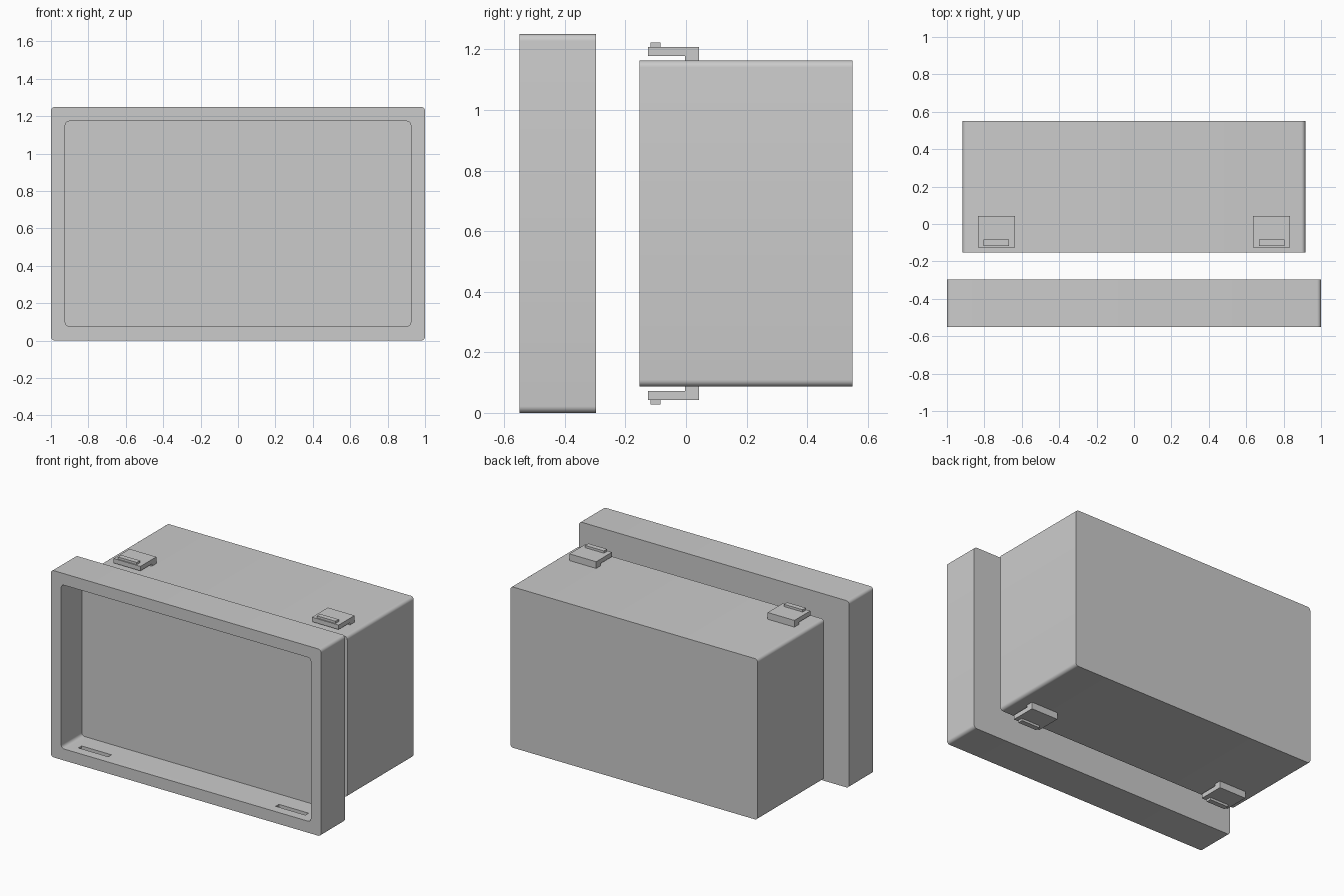
import bpy, bmesh, math

if "Cube" in bpy.data.objects:
    bpy.data.objects.remove(bpy.data.objects["Cube"])

ZC = 0.625  # mid height shared by all parts


def outline(hw, hh, r, seg=6):
    """Rounded rectangle points in the x-z plane."""
    pts = []
    for i, (sx, sz) in enumerate([(1, 1), (-1, 1), (-1, -1), (1, -1)]):
        for k in range(seg + 1):
            a = math.pi / 2 * (i + k / seg)
            pts.append((sx * (hw - r) + r * math.cos(a),
                        ZC + sz * (hh - r) + r * math.sin(a)))
    return pts


def finish(name, bm):
    bmesh.ops.recalc_face_normals(bm, faces=bm.faces)
    me = bpy.data.meshes.new(name)
    bm.to_mesh(me)
    bm.free()
    ob = bpy.data.objects.new(name, me)
    bpy.context.collection.objects.link(ob)
    return ob


def smooth(ob):
    bpy.ops.object.select_all(action='DESELECT')
    ob.select_set(True)
    bpy.context.view_layer.objects.active = ob
    bpy.ops.object.shade_smooth_by_angle(angle=math.radians(30))


def tray(name, outer, inner, y_front, y_back, y_floor):
    """Open-fronted box: outer skin, front rim, inner skin, floor."""
    bm = bmesh.new()
    rings = []
    for size, y in [(outer, y_back), (outer, y_front), (inner, y_front), (inner, y_floor)]:
        rings.append([bm.verts.new((x, y, z)) for x, z in outline(*size)])
    for a, b in zip(rings, rings[1:]):
        n = len(a)
        for i in range(n):
            j = (i + 1) % n
            bm.faces.new((a[i], a[j], b[j], b[i]))
    bm.faces.new(rings[0])
    bm.faces.new(rings[-1])
    return finish(name, bm)


def box(name, x, y, z):
    bm = bmesh.new()
    bmesh.ops.create_cube(bm, size=1)
    for v in bm.verts:
        for i, (lo, hi) in enumerate((x, y, z)):
            v.co[i] = lo if v.co[i] < 0 else hi
    return finish(name, bm)


# front frame and rear housing
frame = tray("front_frame", (1.0, 0.625, 0.022), (0.924, 0.548, 0.022), -0.55, -0.297, -0.332)
housing = tray("rear_housing", (0.916, 0.538, 0.022), (0.88, 0.502, 0.015), -0.153, 0.55, 0.514)

# latch slots in the floor and ceiling of the frame
for sx in (-1, 1):
    for sz in (-1, 1):
        xs = sorted((sx * 0.84, sx * 0.62))
        zs = sorted((ZC + sz * 0.5, ZC + sz * 0.575))
        cutter = box("slot_cutter", xs, (-0.487, -0.453), zs)
        cutter.hide_render = True
        cutter.hide_set(True)
        mod = frame.modifiers.new("slot", 'BOOLEAN')
        mod.operation = 'DIFFERENCE'
        mod.solver = 'EXACT'
        mod.object = cutter

for ob in (frame, housing):
    smooth(ob)

# snap clips: an L profile swept across x, plus a small catch ridge
profile = [(-0.125, 0.583), (0.043, 0.583), (0.043, 0.536), (-0.004, 0.536),
           (-0.004, 0.553), (-0.125, 0.553)]
for sx in (-1, 1):
    for sz in (-1, 1):
        bm = bmesh.new()
        sides = [[bm.verts.new((sx * x, y, ZC + sz * h)) for y, h in profile]
                 for x in (0.635, 0.833)]
        for s in sides:
            bm.faces.new(s)
        for i in range(6):
            j = (i + 1) % 6
            bm.faces.new((sides[0][i], sides[0][j], sides[1][j], sides[1][i]))
        finish("snap_clip", bm)
        xs = sorted((sx * 0.667, sx * 0.805))
        zs = sorted((ZC + sz * 0.582, ZC + sz * 0.598))
        box("clip_ridge", xs, (-0.118, -0.084), zs)
